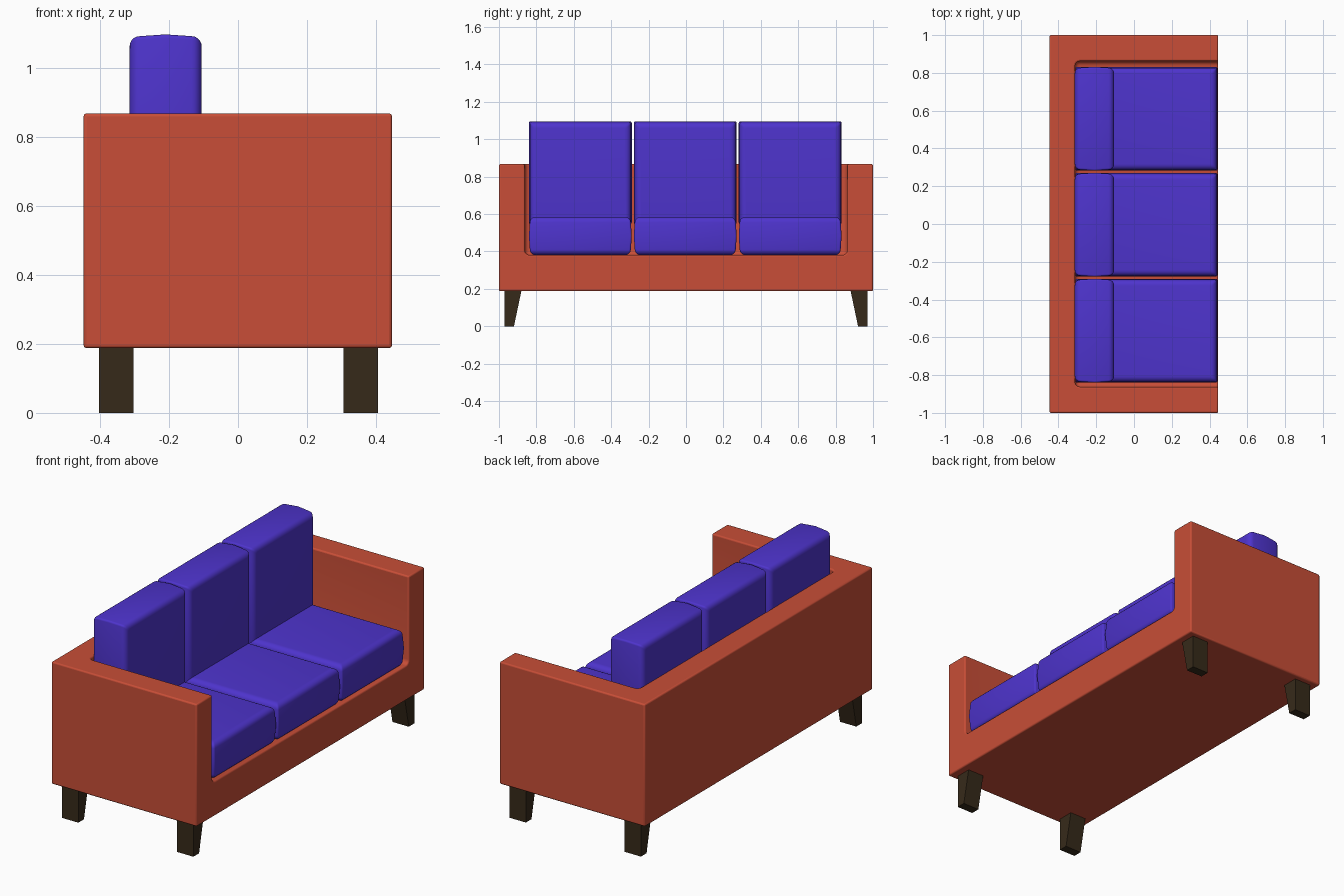
import bpy, bmesh
from math import sin, cos, pi

if "Cube" in bpy.data.objects:
    bpy.data.objects.remove(bpy.data.objects["Cube"])


def material(name, rgb):
    m = bpy.data.materials.new(name)
    m.diffuse_color = (*rgb, 1)
    m.use_nodes = True
    m.node_tree.nodes["Principled BSDF"].inputs["Base Color"].default_value = m.diffuse_color
    return m


RED = material("frame_red", (0.58, 0.076, 0.038))
BLUE = material("cushion_blue", (0.076, 0.034, 0.61))
WOOD = material("dark_wood", (0.037, 0.023, 0.010))


def make_object(name, bm, mat=None):
    bmesh.ops.recalc_face_normals(bm, faces=bm.faces)
    me = bpy.data.meshes.new(name)
    bm.to_mesh(me)
    bm.free()
    ob = bpy.data.objects.new(name, me)
    bpy.context.collection.objects.link(ob)
    if mat:
        me.materials.append(mat)
    return ob


def activate(ob):
    bpy.ops.object.select_all(action='DESELECT')
    ob.select_set(True)
    bpy.context.view_layer.objects.active = ob


def smooth(ob):
    activate(ob)
    bpy.ops.object.shade_smooth_by_angle(angle=0.7)


def box(lo, hi):
    bm = bmesh.new()
    bmesh.ops.create_cube(bm, size=1)
    for v in bm.verts:
        for i in range(3):
            v.co[i] = lo[i] if v.co[i] < 0 else hi[i]
    return bm


def loft(rings):
    """Skin equal-length rings of points and cap both ends."""
    bm = bmesh.new()
    loops = [[bm.verts.new(p) for p in r] for r in rings]
    n = len(loops[0])
    for a, b in zip(loops, loops[1:]):
        for i in range(n):
            j = (i + 1) % n
            bm.faces.new((a[i], a[j], b[j], b[i]))
    bm.faces.new(loops[0])
    bm.faces.new(loops[-1])
    return bm


def cushion(name, lo, hi, axis):
    """Box cushion: crisp outline, softly rounded rims facing the thin axis (0 or 2)."""
    size = [h - l for l, h in zip(lo, hi)]
    mid = [(l + h) / 2 for l, h in zip(lo, hi)]
    u = 2 - axis                          # outline axis beside y
    hu, hy, ht = size[u] / 2, size[1] / 2, size[axis] / 2
    rad, crown, corner = 0.03, 0.005, 0.01
    half = []                             # (inset, height) from rim to middle
    for k in range(6):
        a = k / 5 * pi / 2
        half.append((crown + rad * (1 - sin(a)), ht - rad * (1 - cos(a))))
    profile = half + [(0, 0)] + [(i, -h) for i, h in reversed(half)]
    rings = []
    for inset, h in profile:
        ring = []
        for q, (sx, sy) in enumerate([(1, 1), (-1, 1), (-1, -1), (1, -1)]):
            for k in range(4):
                a = (q + k / 3) * pi / 2
                p = list(mid)
                p[u] += sx * (hu - inset - corner) + corner * cos(a)
                p[1] += sy * (hy - inset - corner) + corner * sin(a)
                p[axis] += h
                ring.append(p)
        rings.append(ring)
    smooth(make_object(name, loft(rings), BLUE))


# Frame: one block with a rounded seating well cut from it
frame = make_object("frame", box((-0.447, -1, 0.188), (0.446, 1, 0.867)), RED)
bm = box((-0.312, -0.862, 0.381), (0.8, 0.862, 1.3))
bmesh.ops.bevel(bm, geom=list(bm.edges), offset=0.025, segments=4,
                profile=0.5, affect='EDGES')
cutter = make_object("well_cutter", bm)
cutter.hide_render = True
mod = frame.modifiers.new("well", 'BOOLEAN')
mod.operation, mod.solver, mod.object = 'DIFFERENCE', 'EXACT', cutter
activate(frame)
bpy.ops.object.modifier_apply(modifier="well")
bpy.data.objects.remove(cutter)
mod = frame.modifiers.new("soft_edges", 'BEVEL')
mod.width, mod.segments, mod.limit_method, mod.angle_limit = 0.008, 3, 'ANGLE', 0.9
smooth(frame)

# Three seat cushions and three back cushions
for i, y in enumerate((-0.565, -0.004, 0.557)):
    y0, y1 = y - 0.275, y + 0.275
    cushion(f"seat_cushion_{i + 1}", (-0.31, y0, 0.381), (0.442, y1, 0.585), 2)
    cushion(f"back_cushion_{i + 1}", (-0.314, y0, 0.545), (-0.105, y1, 1.096), 0)

# Four legs, tapered on the inner side only
for x, end in ((-0.352, "back"), (0.355, "front")):
    for s, side in ((-1, "right"), (1, "left")):
        rings = [[(x - 0.05, s * 0.97, z), (x + 0.05, s * 0.97, z),
                  (x + 0.05, s * inner, z), (x - 0.05, s * inner, z)]
                 for z, inner in ((0, 0.92), (0.19, 0.88))]
        make_object(f"{end}_leg_{side}", loft(rings), WOOD)
